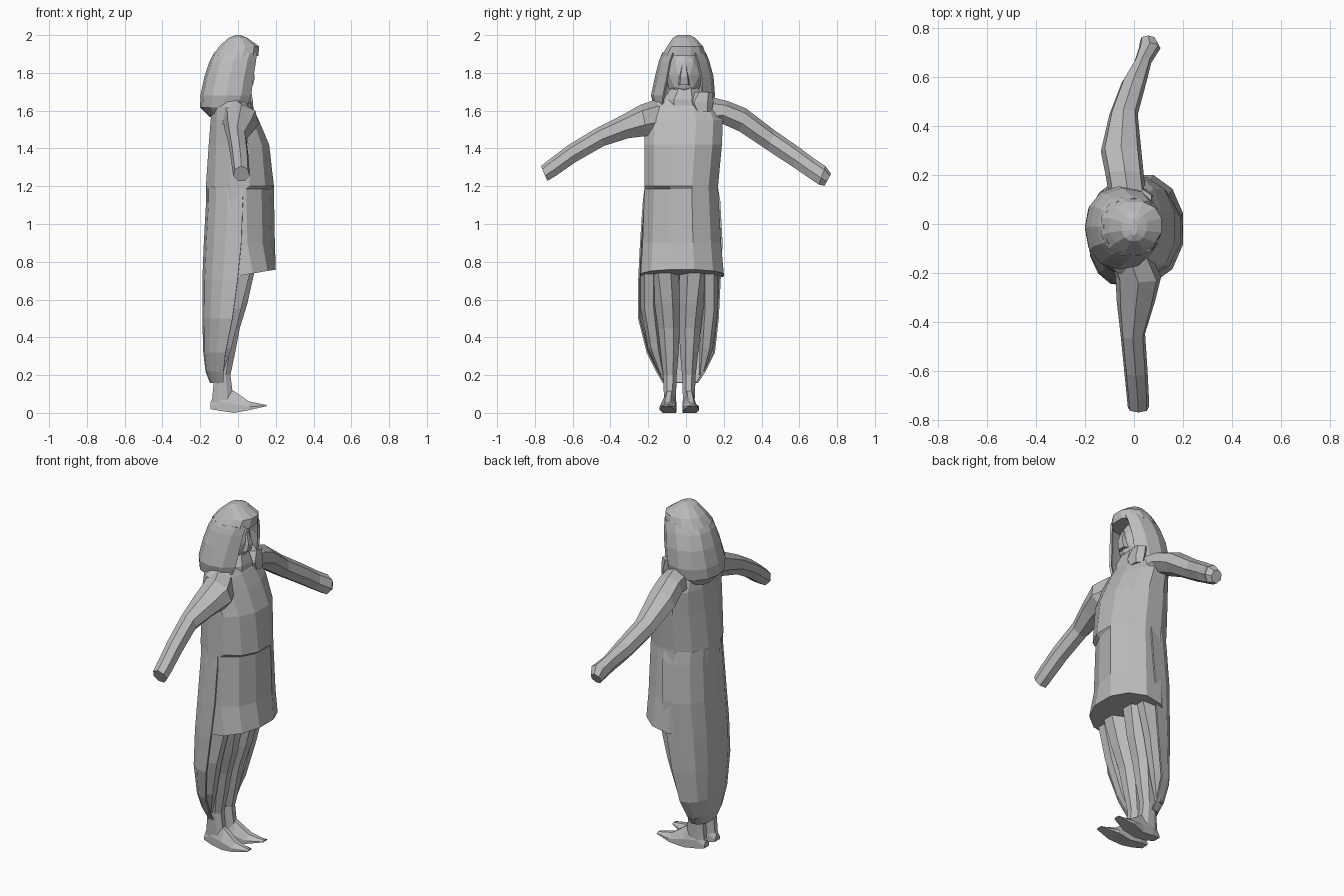
import bpy, bmesh, math
from mathutils import Vector

grey = bpy.data.materials.new("stone_grey")
grey.diffuse_color = (0.5, 0.5, 0.5, 1)


def make(name, bm):
    bmesh.ops.recalc_face_normals(bm, faces=bm.faces[:])
    me = bpy.data.meshes.new(name)
    bm.to_mesh(me)
    bm.free()
    me.materials.append(grey)
    ob = bpy.data.objects.new(name, me)
    bpy.context.collection.objects.link(ob)
    return ob


def loft(name, rings, closed=True, caps=True):
    """Skin a list of rings (each a list of points)."""
    bm = bmesh.new()
    vs = [[bm.verts.new(p) for p in r] for r in rings]
    n = len(vs[0])
    for a, b in zip(vs, vs[1:]):
        for i in range(n if closed else n - 1):
            j = (i + 1) % n
            bm.faces.new((a[i], a[j], b[j], b[i]))
    if closed and caps:
        bm.faces.new(vs[0])
        bm.faces.new(vs[-1])
    return make(name, bm)


def level(z, x0, x1, y0, y1, n=10, power=0.9, gap=0.0, tilt=0.0):
    """Horizontal rounded ring; gap (degrees) leaves the front open; tilt raises the front."""
    cx, cy, rx, ry = (x0 + x1) / 2, (y0 + y1) / 2, (x1 - x0) / 2, (y1 - y0) / 2
    if n in (8, 12) and not gap:
        k = math.cos(math.pi / n) ** power
        rx, ry = rx / k, ry / k
    pts = []
    for i in range(n):
        if gap:
            a = math.radians(gap + (360 - 2 * gap) * i / (n - 1))
        else:
            a = 2 * math.pi * (i + 0.5) / n
        c, s = math.cos(a), math.sin(a)
        c = math.copysign(abs(c) ** power, c)
        s = math.copysign(abs(s) ** power, s)
        pts.append(Vector((cx + rx * c, cy + ry * s, z + tilt * c)))
    return pts


def thicken(ob, t):
    m = ob.modifiers.new("thickness", "SOLIDIFY")
    m.thickness = t
    m.offset = 0


# Tunic: upper body and skirt, with a folded step on one side of the waist
rings = [
    level(0.73, -0.14, 0.20, -0.24, 0.20, 12, 0.95, tilt=0.03),
    level(0.90, -0.155, 0.195, -0.23, 0.185, 12, 0.95),
    level(1.185, -0.165, 0.19, -0.22, 0.17, 12, 0.95),
    level(1.20, -0.17, 0.19, -0.22, 0.17, 12, 0.95),
    level(1.42, -0.155, 0.165, -0.22, 0.19, 12, 0.9),
    level(1.55, -0.145, 0.11, -0.215, 0.195, 12, 0.9),
    level(1.62, -0.135, 0.075, -0.20, 0.165, 12, 0.9),
    level(1.66, -0.11, 0.05, -0.16, 0.11, 12, 0.9),
]
for r in rings[1:3]:
    for p in r:
        if p.x > 0.05 and p.y < -0.02:
            p.x -= 0.02
loft("tunic", rings)

# Long cloak hanging behind, open at the front
cloak = loft("cloak", [
    level(z, x0, x1, y0, y1, 9, 0.9, 86, 0.0) for z, x0, x1, y0, y1 in (
        (0.16, -0.145, -0.02, -0.12, 0.06),
        (0.22, -0.168, 0.0, -0.155, 0.10),
        (0.32, -0.180, 0.03, -0.205, 0.15),
        (0.50, -0.185, 0.10, -0.25, 0.17),
        (0.70, -0.185, 0.15, -0.25, 0.18),
        (0.90, -0.177, 0.18, -0.24, 0.19),
        (1.12, -0.165, 0.185, -0.225, 0.178),
        (1.20, -0.165, 0.18, -0.215, 0.165))], closed=False)
thicken(cloak, 0.008)

# Cloak side folds beside the legs
for side, y0, y1 in (("right", -0.24, -0.15), ("left", 0.08, 0.17)):
    yc = (y0 + y1) / 2
    inner = yc * 0.65
    loft(side + "_fold", [
        level(0.20, -0.125, -0.08, inner - 0.012, inner + 0.012, 6),
        level(0.34, -0.13, -0.03, yc * 0.85 - 0.035, yc * 0.85 + 0.035, 6),
        level(0.55, -0.12, 0.025, y0, y1, 6),
        level(0.76, -0.11, 0.08, y0, y1, 6)])

# Legs and feet
for side, s, cy in (("right", -1, -0.085), ("left", 1, 0.015)):
    loft(side + "_leg", [
        level(z, x0, x1, cy + s * d - w, cy + s * d + w, 8, 0.95) for z, x0, x1, d, w in (
            (0.04, -0.14, -0.02, 0.0, 0.03),
            (0.20, -0.125, -0.04, 0.0, 0.036),
            (0.32, -0.125, -0.015, 0.002, 0.048),
            (0.45, -0.12, 0.01, 0.006, 0.058),
            (0.58, -0.11, 0.05, 0.015, 0.066),
            (0.76, -0.10, 0.09, 0.03, 0.078))])
    foot = []
    for x, w, z0, z1, d in ((-0.145, 0.022, 0.02, 0.06, 0), (-0.09, 0.034, 0.01, 0.13, 0),
                            (-0.02, 0.036, 0.0, 0.115, 0.003), (0.06, 0.043, 0.015, 0.06, 0.012),
                            (0.15, 0.02, 0.035, 0.042, 0.022)):
        y = cy + s * d
        foot.append([(x, y - w, z0), (x, y + w, z0), (x, y + w, z0 + (z1 - z0) * 0.4),
                     (x, y + w * 0.35, z1), (x, y - w * 0.35, z1), (x, y - w, z0 + (z1 - z0) * 0.4)])
    loft(side + "_foot", foot)


# Arms: stations of y, x range, z range
def arm(name, stations):
    rings = []
    for y, x0, x1, z0, z1 in stations:
        cx, cz = (x0 + x1) / 2, (z0 + z1) / 2
        ring = []
        for i in range(7):
            a = 2 * math.pi * i / 7 + math.pi / 2
            c, s = math.cos(a), math.sin(a)
            ring.append((cx + (x1 - x0) / 2 * c * 1.03,
                         y + math.copysign(0.018, y) * s, cz + (z1 - z0) / 2 * s * 1.03))
        rings.append(ring)
    loft(name, rings)


arm("right_arm", ((-0.13, -0.10, 0.07, 1.47, 1.66), (-0.22, -0.075, 0.11, 1.46, 1.63),
                  (-0.32, -0.07, 0.085, 1.45, 1.575), (-0.45, -0.055, 0.045, 1.41, 1.51),
                  (-0.60, -0.04, 0.055, 1.325, 1.42), (-0.70, -0.03, 0.06, 1.255, 1.345),
                  (-0.75, -0.025, 0.06, 1.225, 1.305)))
arm("left_arm", ((0.11, -0.10, 0.05, 1.50, 1.67), (0.20, -0.115, 0.04, 1.53, 1.65),
                 (0.30, -0.135, 0.03, 1.485, 1.61), (0.45, -0.10, 0.015, 1.385, 1.495),
                 (0.58, -0.05, 0.05, 1.30, 1.405), (0.66, 0.0, 0.07, 1.245, 1.345),
                 (0.72, 0.02, 0.108, 1.205, 1.305), (0.75, 0.025, 0.09, 1.20, 1.265)))

# Hood: closed crown above an open front
loft("hood_crown", [
    level(1.89, -0.135, 0.108, -0.13, 0.108, 12),
    level(1.94, -0.10, 0.112, -0.10, 0.09, 12),
    level(1.985, -0.05, 0.05, -0.07, 0.05, 12),
    level(2.00, -0.012, 0.012, -0.045, 0.02, 12)])
hood = loft("hood_sides", [
    level(z, x0, x1, y0, y1, 11, 0.9, g) for z, x0, x1, y0, y1, g in (
        (1.57, -0.145, 0.07, -0.125, 0.11, 62),
        (1.62, -0.195, 0.08, -0.165, 0.135, 45),
        (1.68, -0.193, 0.09, -0.18, 0.148, 36),
        (1.78, -0.172, 0.10, -0.158, 0.14, 34),
        (1.86, -0.145, 0.108, -0.138, 0.118, 32),
        (1.905, -0.12, 0.11, -0.12, 0.10, 28))], closed=False)
thicken(hood, 0.012)

# Head with nose, set back inside the hood
bm = bmesh.new()
bmesh.ops.create_icosphere(bm, subdivisions=2, radius=1)
for v in bm.verts:
    v.co = Vector((-0.03 + v.co.x * 0.105, -0.01 + v.co.y * 0.10, 1.79 + v.co.z * 0.14))
make("head", bm)
loft("nose", [level(1.735, 0.03, 0.085, -0.045, 0.025, 5),
              level(1.78, 0.03, 0.095, -0.04, 0.02, 5),
              level(1.84, 0.02, 0.075, -0.025, 0.005, 5)])

# Neck and draped scarf below the chin
loft("neck", [level(1.58, -0.13, 0.07, -0.13, 0.10, 8),
              level(1.66, -0.12, 0.07, -0.12, 0.09, 8),
              level(1.73, -0.08, 0.045, -0.07, 0.06, 8)])
loft("scarf_drape", [level(1.595, 0.02, 0.085, 0.04, 0.135, 6),
                     level(1.645, 0.01, 0.085, 0.01, 0.145, 6),
                     level(1.70, 0.0, 0.075, 0.05, 0.14, 6)])
